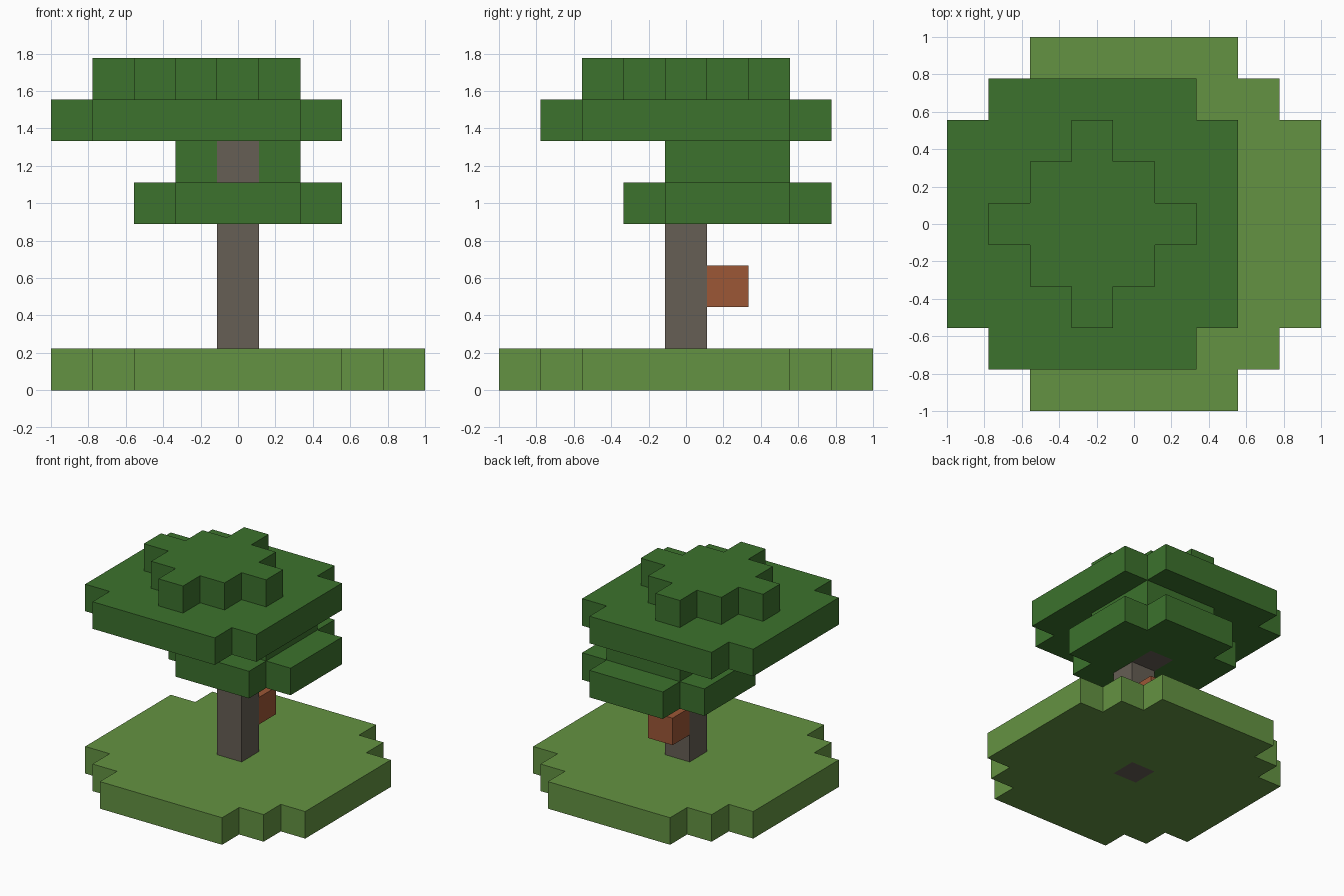
import bpy
import bmesh
from mathutils import Vector

default = bpy.data.objects.get("Cube")
if default:
    bpy.data.objects.remove(default, do_unlink=True)

UNIT = 2 / 9  # edge of one block


def material(name, rgb):
    m = bpy.data.materials.new(name)
    m.use_nodes = True
    m.diffuse_color = (*rgb, 1)
    bsdf = next(n for n in m.node_tree.nodes if n.type == 'BSDF_PRINCIPLED')
    bsdf.inputs["Base Color"].default_value = (*rgb, 1)
    return m


grass = material("grass_green", (0.127, 0.29, 0.054))
leaf = material("leaf_green", (0.045, 0.168, 0.026))
bark = material("bark_grey", (0.133, 0.112, 0.089))
rust = material("rust_brown", (0.332, 0.095, 0.037))


def slab(cx, cy, level, radius, reach):
    """Square layer of blocks with its corners stepped off beyond reach."""
    span = range(-radius, radius + 1)
    return {(cx + x, cy + y, level) for x in span for y in span
            if abs(x) + abs(y) <= reach}


# Blocks of each part
trunk = {(0, 0, z) for z in range(6)} | {(0, 1, 4)}
parts = {
    "trunk": (trunk, bark),
    "grass_island": (slab(0, 0, 0, 4, 6) - trunk, grass),
    "trunk_box": ({(0, 1, 2)}, rust),
    "lower_canopy": (slab(0, 1, 4, 2, 3) - trunk, leaf),
    "canopy_neck": (slab(0, 1, 5, 1, 2) - trunk, leaf),
    "upper_canopy": (slab(-1, 0, 6, 3, 5), leaf),
    "crown": (slab(-1, 0, 7, 2, 2), leaf),
}
filled = set().union(*(cells for cells, _ in parts.values()))


def build(name, cells, mat):
    """Skin the exposed sides of the blocks and merge flat areas."""
    bm = bmesh.new()
    for cell in sorted(cells):
        centre = Vector(cell) + Vector((0, 0, 0.5))
        for axis in range(3):
            for sign in (-1, 1):
                n = Vector((0, 0, 0))
                n[axis] = sign
                if tuple(int(a + b) for a, b in zip(cell, n)) in filled:
                    continue
                u = Vector((0, 0, 0))
                u[(axis + 1) % 3] = 1
                v = n.cross(u)
                corners = [(-1, -1), (1, -1), (1, 1), (-1, 1)]
                bm.faces.new([bm.verts.new(
                    (centre + (n + u * a + v * b) / 2) * UNIT)
                    for a, b in corners])
    bmesh.ops.remove_doubles(bm, verts=bm.verts, dist=0.001)
    bmesh.ops.dissolve_limit(bm, angle_limit=0.02, verts=bm.verts,
                             edges=bm.edges)
    mesh = bpy.data.meshes.new(name)
    bm.to_mesh(mesh)
    bm.free()
    mesh.materials.append(mat)
    bpy.context.collection.objects.link(bpy.data.objects.new(name, mesh))


for part_name, (part_cells, part_mat) in parts.items():
    build(part_name, part_cells, part_mat)
